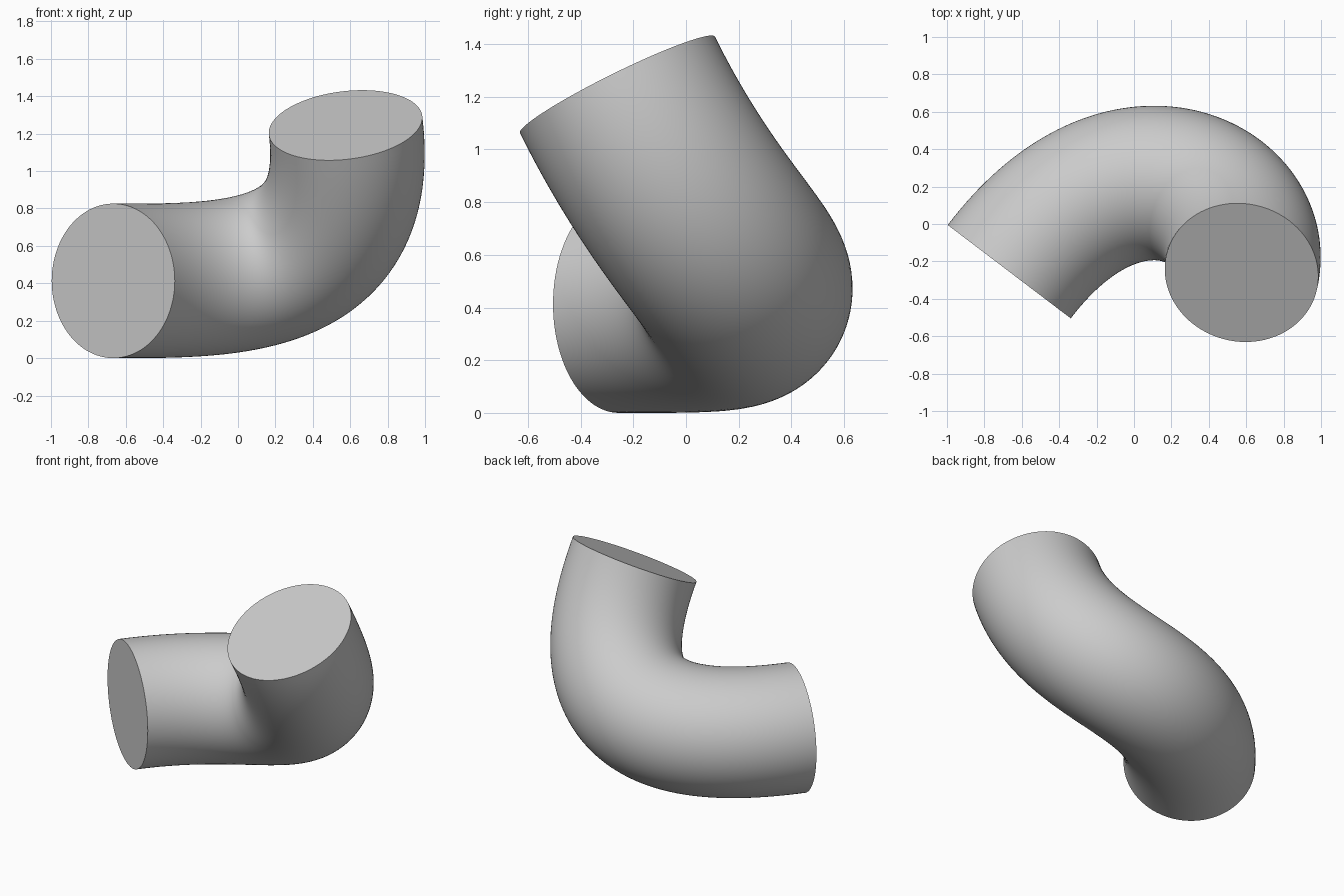
import bpy
import bmesh
from math import cos, sin, tau, radians
from mathutils import Vector
from mathutils.geometry import interpolate_bezier

cube = bpy.data.objects.get("Cube")
if cube:
    bpy.data.objects.remove(cube, do_unlink=True)

RADIUS = 0.413
SIDES = 96
STEPS = 72

# Centre line: two end points and the directions of travel there
start = Vector((-0.667, -0.255, 0.413))
end = Vector((0.575, -0.26, 1.245))
start_dir = Vector((0.605, 0.797, 0)).normalized()
end_dir = Vector((-0.11, -0.44, 0.89)).normalized()
path = interpolate_bezier(start, start + start_dir * 1.03,
                          end - end_dir * 0.95, end, STEPS + 1)

# Sweep a circle along the centre line without twisting
bm = bmesh.new()
rings = []
direction = start_dir
across = Vector((0, 0, 1))
for i, centre in enumerate(path):
    if i == STEPS:
        new_dir = end_dir
    elif i:
        new_dir = (path[i + 1] - path[i - 1]).normalized()
    else:
        new_dir = start_dir
    across = direction.rotation_difference(new_dir) @ across
    direction = new_dir
    other = direction.cross(across)
    rings.append([bm.verts.new(centre + RADIUS * (across * cos(tau * k / SIDES)
                                                  + other * sin(tau * k / SIDES)))
                  for k in range(SIDES)])

for a, b in zip(rings, rings[1:]):
    for k in range(SIDES):
        n = (k + 1) % SIDES
        bm.faces.new((a[k], a[n], b[n], b[k]))

# Flat end caps
bm.faces.new(rings[0][::-1])
bm.faces.new(rings[-1])
bmesh.ops.recalc_face_normals(bm, faces=bm.faces)

mesh = bpy.data.meshes.new("bent_pipe")
bm.to_mesh(mesh)
bm.free()
pipe = bpy.data.objects.new("bent_pipe", mesh)
bpy.context.collection.objects.link(pipe)

# Plain grey material
grey = bpy.data.materials.new("light_grey")
grey.use_nodes = True
colour = (0.6, 0.6, 0.6, 1)
grey.diffuse_color = colour
grey.node_tree.nodes["Principled BSDF"].inputs["Base Color"].default_value = colour
mesh.materials.append(grey)

# Smooth wall, sharp rims
bpy.ops.object.select_all(action='DESELECT')
pipe.select_set(True)
bpy.context.view_layer.objects.active = pipe
bpy.ops.object.shade_smooth_by_angle(angle=radians(40))
